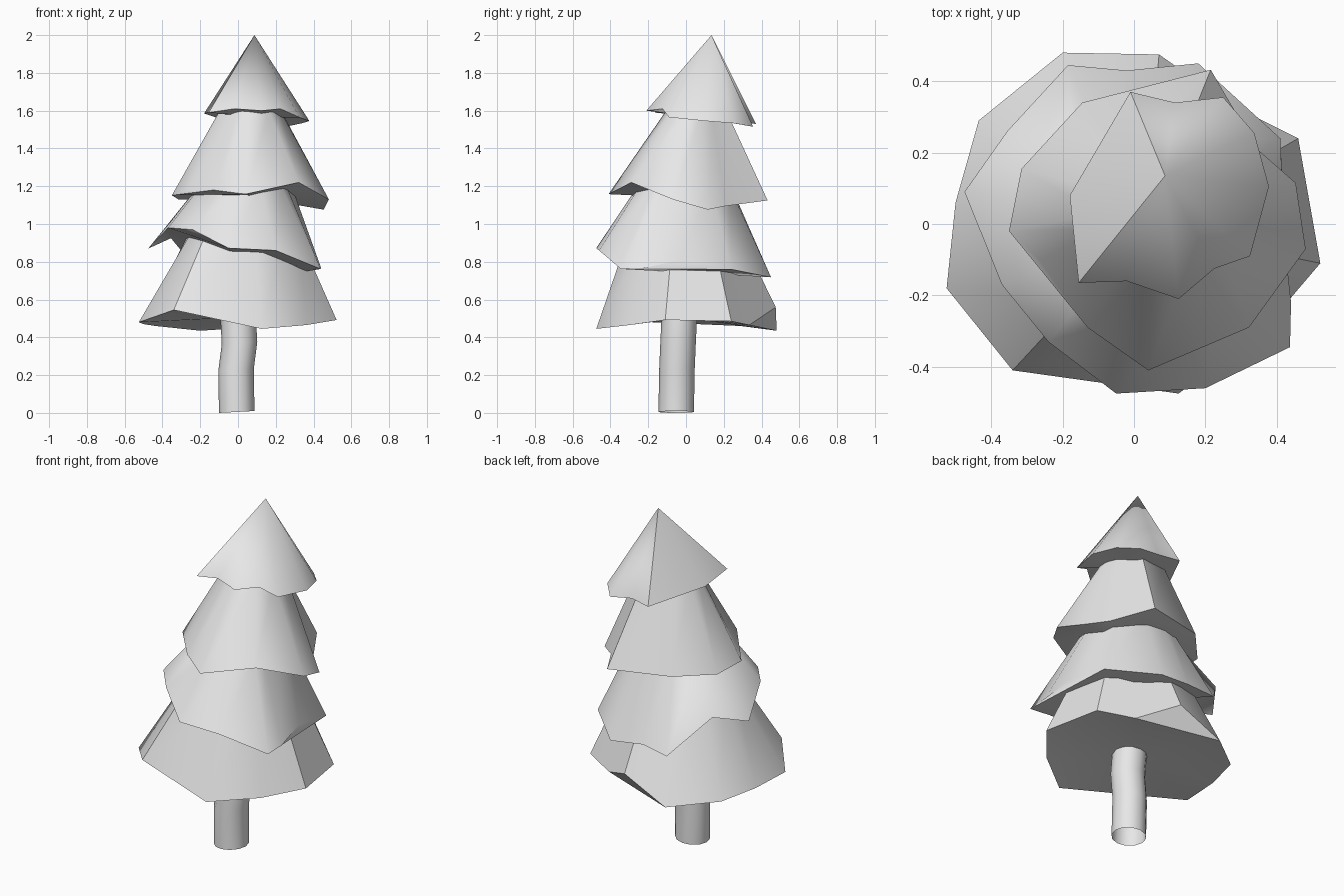
import bpy, bmesh, math
from mathutils import Vector

cube = bpy.data.objects.get("Cube")
if cube:
    bpy.data.objects.remove(cube, do_unlink=True)

grey = bpy.data.materials.new("light_grey")
grey.use_nodes = True
grey.diffuse_color = (0.8, 0.8, 0.8, 1)
grey.node_tree.nodes["Principled BSDF"].inputs["Base Color"].default_value = (0.8, 0.8, 0.8, 1)


def finish(name, bm, angle):
    bmesh.ops.recalc_face_normals(bm, faces=bm.faces[:])
    mesh = bpy.data.meshes.new(name)
    bm.to_mesh(mesh)
    bm.free()
    mesh.materials.append(grey)
    obj = bpy.data.objects.new(name, mesh)
    bpy.context.collection.objects.link(obj)
    bpy.ops.object.select_all(action='DESELECT')
    obj.select_set(True)
    bpy.context.view_layer.objects.active = obj
    bpy.ops.object.shade_smooth_by_angle(angle=math.radians(angle))


def fan(bm, ring, tip):
    for a, b in zip(ring, ring[1:] + ring[:1]):
        bm.faces.new((a, b, tip))


def bridge(bm, low, high):
    n = len(low)
    for i in range(n):
        j = (i + 1) % n
        bm.faces.new((low[i], low[j], high[j], high[i]))


def tier(name, rim, top, radius, angle, folds=(), hollow=0):
    """Ragged skirt narrowing to a round neck, or to a point when radius is 0."""
    bm = bmesh.new()
    top = Vector(top)
    low = [bm.verts.new(p) for p in rim]
    tip = bm.verts.new(top)
    if radius:
        neck = []
        for v in low:
            out = v.co - top
            out.z = 0
            neck.append(bm.verts.new(top + out.normalized() * radius))
        bridge(bm, low, neck)
        fan(bm, neck, tip)
    else:
        fan(bm, low, tip)
    # Closed underside; each run of folded corners hangs off a chord
    core = [i for i in range(len(low)) if i not in folds]
    for a, b in zip(core, core[1:] + [core[0] + len(low)]):
        for k in range(a + 1, b):
            bm.faces.new((low[a], low[k], low[(k + 1) % len(low)]))
    inner = [low[i] for i in core]
    mid = sum((v.co for v in inner), Vector()) / len(inner)
    fan(bm, inner, bm.verts.new(mid + Vector((0, 0, hollow))))
    finish(name, bm, angle)


# Foliage, from the bottom skirt to the pointed crown
tier("bottom_branches", [
    (-.2, .48, .435), (-.435, .29, .46), (-.5, .06, .47), (-.525, -.18, .48),
    (-.34, -.41, .545), (.125, -.475, .445), (.36, -.3, .465),
    (.522, -.11, .492), (.46, .24, .485), (.27, .335, .465), (.07, .475, .56)],
    (.03, -.01, .94), .3, 40, folds=[10], hollow=.03)
tier("lower_branches", [
    (-.02, .43, .74), (-.185, .445, .72), (-.355, .26, .925), (-.475, .09, .87),
    (-.37, -.17, .98), (-.24, -.33, .97), (-.05, -.475, .872), (.2, -.46, .86),
    (.437, -.345, .762), (.44, -.22, .767), (.42, -.03, .81), (.41, .24, .76),
    (.18, .45, .718)], (.035, -.01, 1.2), .25, 55, folds=[3, 5, 9, 10, 11])
tier("upper_branches", [
    (-.145, .34, 1.14), (-.315, .155, 1.13), (-.35, -.02, 1.152), (-.265, -.1, 1.18),
    (-.13, -.29, 1.18), (.04, -.41, 1.158), (.322, -.29, 1.22), (.481, -.07, 1.13),
    (.453, .115, 1.076), (.345, .21, 1.095), (.215, .432, 1.125)],
    (.065, .06, 1.6), .165, 55, folds=[3, 4])
tier("crown", [
    (-.01, .37, 1.53), (-.18, .08, 1.585), (-.155, -.165, 1.59), (-.02, -.16, 1.61),
    (.125, -.21, 1.6), (.225, -.125, 1.61), (.325, -.09, 1.565), (.378, .105, 1.545),
    (.337, .255, 1.533), (.25, .355, 1.515), (.115, .34, 1.535)], (.087, .135, 2), 0, 50)

# Bent trunk tube, open at the foot
bm = bmesh.new()
rings = []
for x, y, z in [(-.007, -.052, .005), (-.01, -.048, .23), (.008, -.042, .37), (0, -.035, .52)]:
    ring = []
    for i in range(12):
        a = math.tau * i / 12
        ring.append(bm.verts.new((x + .094 * math.cos(a), y + .094 * math.sin(a),
                                  z + .005 * math.cos(a))))
    rings.append(ring)
for low, high in zip(rings, rings[1:]):
    bridge(bm, low, high)
finish("trunk", bm, 40)
